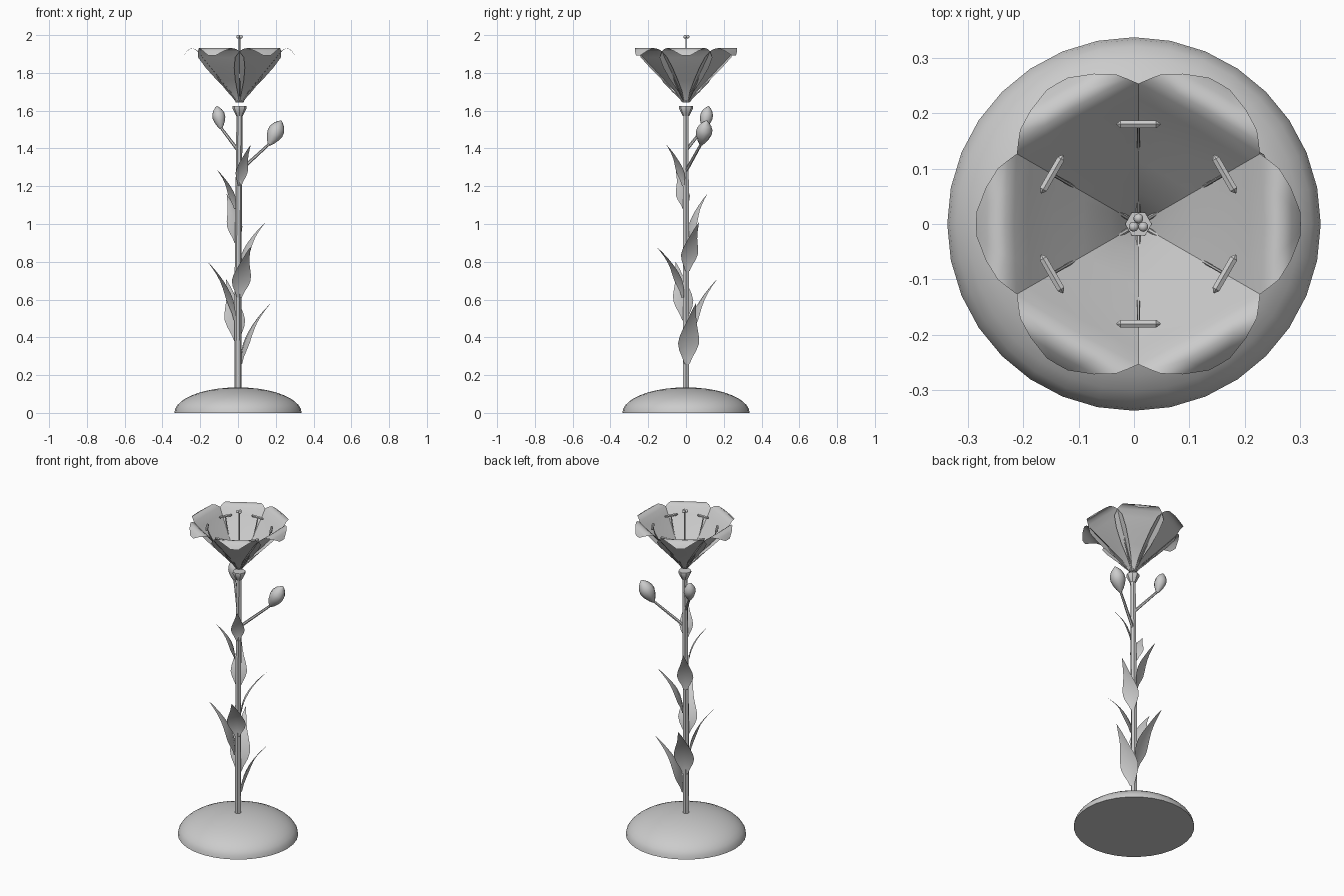
import bpy, bmesh
from math import sin, cos, pi, radians
from mathutils import Vector

if "Cube" in bpy.data.objects:
    bpy.data.objects.remove(bpy.data.objects["Cube"], do_unlink=True)

GREY = (0.6, 0.6, 0.6, 1)
grey = bpy.data.materials.new("plain grey")
grey.use_nodes = True
grey.diffuse_color = GREY
grey.node_tree.nodes["Principled BSDF"].inputs["Base Color"].default_value = GREY


def finish(name, bm, closed=True, angle=35):
    """Turn a bmesh into a smooth shaded object with sharp edges kept."""
    if closed:
        bmesh.ops.recalc_face_normals(bm, faces=bm.faces)
    mesh = bpy.data.meshes.new(name)
    bm.to_mesh(mesh)
    bm.free()
    mesh.materials.append(grey)
    obj = bpy.data.objects.new(name, mesh)
    bpy.context.collection.objects.link(obj)
    bpy.ops.object.select_all(action="DESELECT")
    obj.select_set(True)
    bpy.context.view_layer.objects.active = obj
    bpy.ops.object.shade_smooth_by_angle(angle=radians(angle))
    return obj


def tube(name, path, radii, sides=6, angle=35):
    """Sweep a round section along a path, with one radius per point."""
    bm = bmesh.new()
    pts = [Vector(p) for p in path]
    rings = []
    for i, p in enumerate(pts):
        d = pts[min(i + 1, len(pts) - 1)] - pts[max(i - 1, 0)]
        ref = Vector((0, 1, 0)) if abs(d.normalized().y) < 0.9 else Vector((1, 0, 0))
        u = d.cross(ref).normalized()
        v = d.cross(u).normalized()
        rings.append([bm.verts.new(p + radii[i] * (u * cos(a) + v * sin(a)))
                      for a in (2 * pi * k / sides for k in range(sides))])
    for a, b in zip(rings, rings[1:]):
        for k in range(sides):
            n = (k + 1) % sides
            bm.faces.new((a[k], a[n], b[n], b[k]))
    bm.faces.new(rings[0])
    bm.faces.new(rings[-1])
    return finish(name, bm, angle=angle)


def blade(name, rows, azimuth, centre=(0, 0), columns=(-1, -0.5, 0, 0.5, 1), keel=0.0):
    """Thin sheet from (radius, height, half width) rows, turned about z."""
    bm = bmesh.new()
    c, s = cos(azimuth), sin(azimuth)
    grid = []
    for r, z, w in rows:
        line = []
        for t in columns:
            rad, side = r + keel * w * abs(t), w * t
            line.append(bm.verts.new((centre[0] + rad * c - side * s,
                                      centre[1] + rad * s + side * c, z)))
        grid.append(line)
    for a, b in zip(grid, grid[1:]):
        for k in range(len(columns) - 1):
            bm.faces.new((a[k], a[k + 1], b[k + 1], b[k]))
    bmesh.ops.remove_doubles(bm, verts=bm.verts, dist=0.0001)
    return finish(name, bm, closed=False, angle=50)


# Domed base
R, H, STEPS = 0.337, 0.135, 10
arc = [i * pi / 2 / STEPS for i in range(STEPS)]
tube("base", [(0, 0, H * sin(a)) for a in arc] + [(0, 0, H)],
     [R * cos(a) for a in arc] + [0.003], sides=32)

# Stem and the cup under the flower
X = 0.008
tube("stem", [(0, 0, 0.1), (0, 0, 0.7), (X, 0, 1.6)], [0.019, 0.018, 0.016])
tube("flower_cup", [(X, 0, z) for z in (1.572, 1.59, 1.612, 1.624)],
     [0.017, 0.026, 0.037, 0.036], sides=8)

# Leaves: azimuth, base height, tip height, reach, half width
LEAVES = [
    (17, 0.26, 0.58, 0.18, 0.058), (111, 0.38, 0.71, 0.178, 0.058),
    (199, 0.49, 0.80, 0.17, 0.056), (293, 0.61, 0.88, 0.17, 0.054),
    (25, 0.75, 1.01, 0.162, 0.049), (118, 0.90, 1.16, 0.128, 0.046),
    (206, 1.08, 1.285, 0.122, 0.041), (303, 1.20, 1.42, 0.124, 0.038)]
WIDTHS = (0.25, 0.5, 0.82, 1.0, 0.93, 0.74, 0.52, 0.34, 0.19, 0)
for i, (az, low, high, reach, width) in enumerate(LEAVES):
    rows = []
    for k, w in enumerate(WIDTHS):
        t = k / (len(WIDTHS) - 1)
        rows.append((0.016 + (reach - 0.016) * t * t, low + (high - low) * t, width * w))
    blade(f"leaf_{i + 1}", rows, radians(az), columns=(-1, 0, 1), keel=0.2)

# Flower: six overlapping petals forming a funnel with a drooping rim
PETAL = [(0.018, 1.645, 0.012), (0.05, 1.705, 0.042), (0.1, 1.762, 0.083),
         (0.155, 1.828, 0.12), (0.2, 1.882, 0.14), (0.224, 1.915, 0.126),
         (0.24, 1.927, 0.114), (0.257, 1.931, 0.1), (0.277, 1.917, 0.066),
         (0.293, 1.892, 0.022)]
for i in range(6):
    blade(f"petal_{i + 1}", PETAL, i * pi / 3, centre=(X, 0), keel=-0.03)

# Stamens: filaments along the petal seams, each with a crosswise anther
FILAMENT = [(0.014, 1.648), (0.07, 1.702), (0.12, 1.755), (0.14, 1.79),
            (0.165, 1.84), (0.18, 1.885)]
for i in range(6):
    a = pi / 6 + i * pi / 3
    c, s = cos(a), sin(a)
    tube(f"filament_{i + 1}", [(X + r * c, r * s, z) for r, z in FILAMENT],
         [0.004, 0.004, 0.004, 0.003, 0.003, 0.003])
    tip = Vector((X + 0.18 * c, 0.18 * s, 1.888))
    across = Vector((-s, c, 0))
    tube(f"anther_{i + 1}", [tip + across * d for d in (-0.04, -0.032, 0.032, 0.04)],
         [0.001, 0.008, 0.008, 0.001])

# Pistil with a three-lobed tip
tube("flower_base", [(X, 0, 1.642), (X, 0, 1.665)], [0.022, 0.024])
tube("pistil", [(X, 0, 1.65), (X, 0, 1.99)], [0.005, 0.004])
for i in range(3):
    a = pi / 2 + i * 2 * pi / 3
    bm = bmesh.new()
    bmesh.ops.create_icosphere(bm, subdivisions=2, radius=0.009)
    bmesh.ops.translate(bm, verts=bm.verts,
                        vec=(X + 0.01 * cos(a), 0.01 * sin(a), 1.991))
    finish(f"pistil_lobe_{i + 1}", bm)

# Side buds on thin stalks: stalk start, bud bottom, bud top, half width
BUDS = [((0, 0, 1.39), (-0.09, 0.095, 1.505), (-0.112, 0.12, 1.625), 0.034),
        ((X, 0, 1.28), (0.165, 0.08, 1.42), (0.23, 0.11, 1.548), 0.043)]
BUD_SHAPE = [(0, 0.2), (0.12, 0.5), (0.3, 0.82), (0.48, 1), (0.65, 0.96),
             (0.82, 0.68), (0.94, 0.28), (1, 0.03)]
for i, (start, low, high, width) in enumerate(BUDS):
    low, high = Vector(low), Vector(high)
    tube(f"bud_stalk_{i + 1}", [start, low + (high - low) * 0.05], [0.009, 0.007])
    tube(f"bud_{i + 1}", [low.lerp(high, t) for t, w in BUD_SHAPE],
         [width * w for t, w in BUD_SHAPE], sides=8, angle=50)
